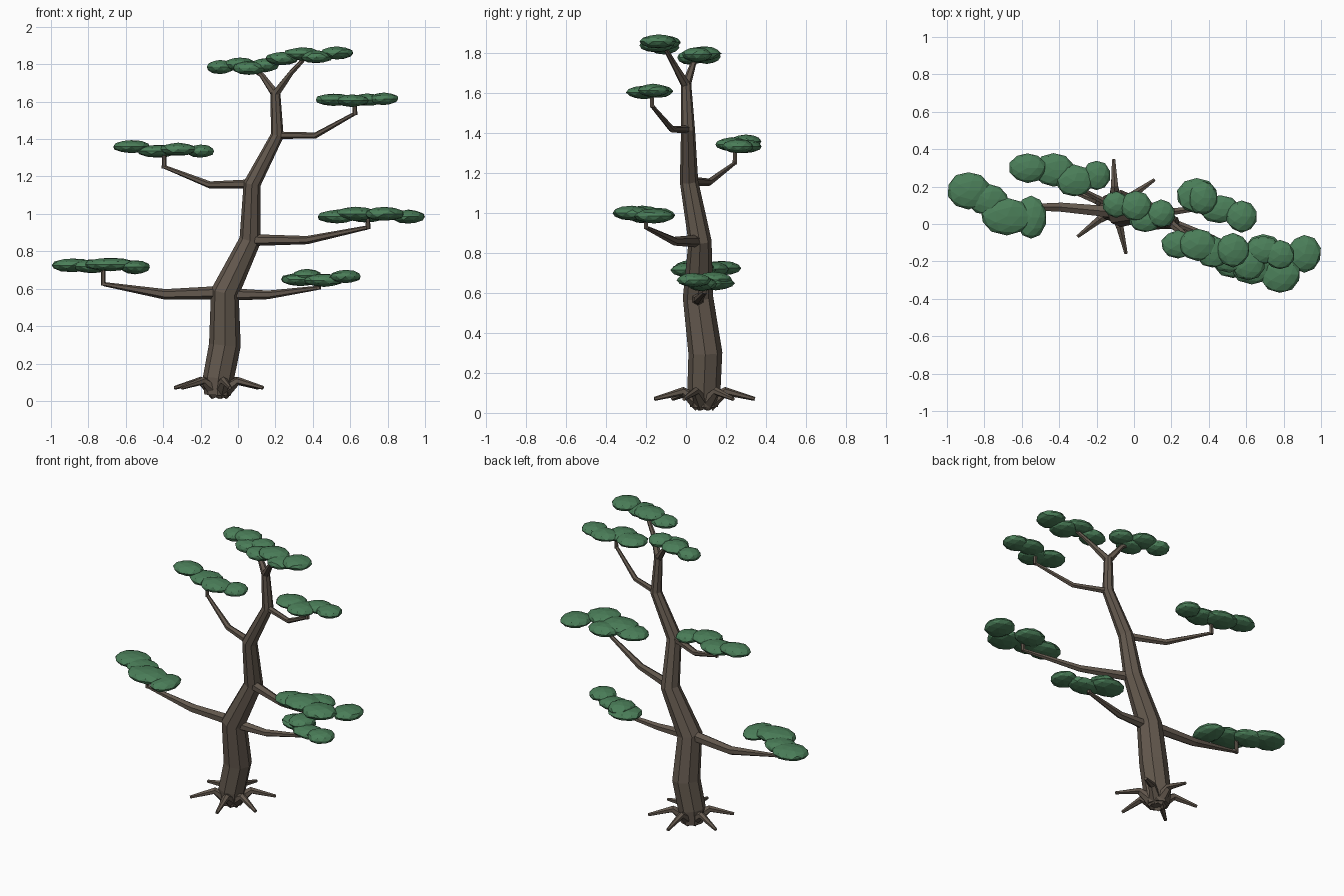
import bpy, bmesh, math, random
from mathutils import Vector, Matrix

random.seed(4)


def material(name, rgb):
    m = bpy.data.materials.new(name)
    m.diffuse_color = (*rgb, 1)
    return m


BARK = material("bark", (0.125, 0.098, 0.075))
LEAF = material("leaf", (0.07, 0.21, 0.10))


def finish(bm, name, mat):
    bmesh.ops.recalc_face_normals(bm, faces=bm.faces)
    me = bpy.data.meshes.new(name)
    bm.to_mesh(me)
    bm.free()
    me.materials.append(mat)
    ob = bpy.data.objects.new(name, me)
    bpy.context.collection.objects.link(ob)
    return ob


def add_tube(bm, path, sides):
    """Tapered tube through (x, y, z, radius) points, capped at both ends."""
    pts = [Vector(p[:3]) for p in path]
    normal, rings = None, []
    for i, p in enumerate(pts):
        t = Vector()
        if i > 0:
            t += (p - pts[i - 1]).normalized()
        if i < len(pts) - 1:
            t += (pts[i + 1] - p).normalized()
        t.normalize()
        if normal is None:
            normal = Vector((0, 0, 1)) if abs(t.z) < 0.9 else Vector((1, 0, 0))
        normal = (normal - t * normal.dot(t)).normalized()
        side = t.cross(normal)
        ring = []
        for k in range(sides):
            a = 2 * math.pi * k / sides
            ring.append(bm.verts.new(p + (normal * math.cos(a) + side * math.sin(a)) * path[i][3]))
        rings.append(ring)
    for a, b in zip(rings, rings[1:]):
        for k in range(sides):
            n = (k + 1) % sides
            bm.faces.new((a[k], a[n], b[n], b[k]))
    bm.faces.new(rings[0][::-1])
    bm.faces.new(rings[-1])


def tube(name, path, sides):
    bm = bmesh.new()
    add_tube(bm, path, sides)
    return finish(bm, name, BARK)


def branch(name, path, stem_top=None):
    """Branch tube, with an optional upright twig under the foliage."""
    bm = bmesh.new()
    add_tube(bm, path, 6)
    if stem_top:
        x, y, z, r = path[-1]
        add_tube(bm, [(x, y, z - 0.008, 0.013), (x, y, stem_top, 0.011)], 6)
    finish(bm, name, BARK)


def pad(name, blobs, thick=0.035):
    """Foliage pad of flattened blobs given as (x, y, z, rx, ry)."""
    bm = bmesh.new()
    for x, y, z, rx, ry in blobs:
        m = Matrix.Translation((x, y, z)) @ Matrix.Diagonal((rx, ry, thick, 1))
        new = bmesh.ops.create_icosphere(bm, subdivisions=2, radius=1, matrix=m)["verts"]
        c = Vector((x, y, z))
        for v in new:
            v.co = c + (v.co - c) * random.uniform(0.96, 1.04)
    finish(bm, name, LEAF)


# Trunk
tube("trunk", [(-0.11, 0.09, 0.03, 0.07), (-0.105, 0.09, 0.12, 0.083),
               (-0.07, 0.097, 0.30, 0.085), (-0.07, 0.06, 0.58, 0.076),
               (0.065, 0.07, 0.86, 0.058), (0.075, 0.015, 1.16, 0.046),
               (0.21, 0.01, 1.42, 0.035), (0.2, 0.0, 1.65, 0.026)], 8)

# Roots: thick at the middle, arching out to thin tips
for i, deg in enumerate((35, 92, 160, 218, 283, 337)):
    c, s = math.cos(math.radians(deg)), math.sin(math.radians(deg))
    path = [(-0.1 + d * c, 0.09 + d * s, z, r) for d, z, r in
            ((0.02, 0.045, 0.042), (0.11, 0.108, 0.022), (0.255, 0.07, 0.01))]
    tube(f"root_{i + 1}", path, 6)

# Branches
branch("branch_low_left", [(-0.07, 0.06, 0.58, 0.036), (-0.39, 0.09, 0.57, 0.028),
                           (-0.72, 0.09, 0.625, 0.011)], 0.72)
branch("branch_low_right", [(-0.06, 0.06, 0.57, 0.034), (0.16, 0.06, 0.567, 0.023),
                            (0.43, 0.095, 0.605, 0.011)], 0.66)
branch("branch_mid_right", [(0.065, 0.06, 0.86, 0.032), (0.37, -0.06, 0.86, 0.022),
                            (0.695, -0.2, 0.928, 0.011)], 0.98)
branch("branch_mid_left", [(0.075, 0.015, 1.16, 0.025), (-0.15, 0.115, 1.155, 0.019),
                           (-0.395, 0.245, 1.252, 0.01)], 1.34)
branch("branch_high_right", [(0.21, 0.01, 1.42, 0.02), (0.415, -0.07, 1.42, 0.016),
                             (0.625, -0.17, 1.537, 0.01)], 1.61)
branch("fork_left", [(0.2, 0.0, 1.64, 0.024), (0.125, 0.035, 1.745, 0.015),
                     (0.06, 0.055, 1.785, 0.011)])
branch("fork_right", [(0.2, 0.0, 1.64, 0.024), (0.285, -0.065, 1.755, 0.015),
                      (0.36, -0.11, 1.835, 0.011)])

# Foliage pads
pad("foliage_low_left", [(-0.885, 0.18, 0.725, 0.115, 0.1), (-0.78, 0.13, 0.72, 0.11, 0.085),
                         (-0.68, 0.04, 0.73, 0.14, 0.1), (-0.55, 0.035, 0.715, 0.08, 0.115)], 0.037)
pad("foliage_low_right", [(0.335, 0.15, 0.65, 0.11, 0.095), (0.37, 0.14, 0.67, 0.08, 0.09),
                          (0.46, 0.08, 0.645, 0.11, 0.075), (0.575, 0.04, 0.665, 0.085, 0.085)])
pad("foliage_mid_right", [(0.53, -0.2, 0.985, 0.105, 0.09), (0.63, -0.22, 1.0, 0.12, 0.1),
                          (0.69, -0.14, 0.99, 0.1, 0.085), (0.78, -0.27, 1.0, 0.11, 0.1),
                          (0.91, -0.16, 0.985, 0.09, 0.1)], 0.037)
pad("foliage_mid_left", [(-0.57, 0.3, 1.36, 0.1, 0.08), (-0.43, 0.29, 1.335, 0.11, 0.09),
                         (-0.32, 0.23, 1.345, 0.1, 0.085), (-0.2, 0.26, 1.335, 0.075, 0.08)])
pad("foliage_high_right", [(0.51, -0.17, 1.61, 0.1, 0.09), (0.61, -0.21, 1.605, 0.09, 0.09),
                           (0.69, -0.14, 1.61, 0.09, 0.075), (0.78, -0.165, 1.615, 0.08, 0.08)], 0.033)
pad("foliage_top_left", [(-0.095, 0.105, 1.785, 0.075, 0.07), (0.01, 0.095, 1.8, 0.085, 0.08),
                         (0.06, 0.025, 1.78, 0.09, 0.07), (0.145, 0.055, 1.795, 0.075, 0.075)], 0.037)
pad("foliage_top_right", [(0.235, -0.11, 1.83, 0.09, 0.075), (0.34, -0.11, 1.855, 0.1, 0.085),
                          (0.42, -0.15, 1.84, 0.09, 0.085), (0.53, -0.14, 1.86, 0.09, 0.09)], 0.035)
